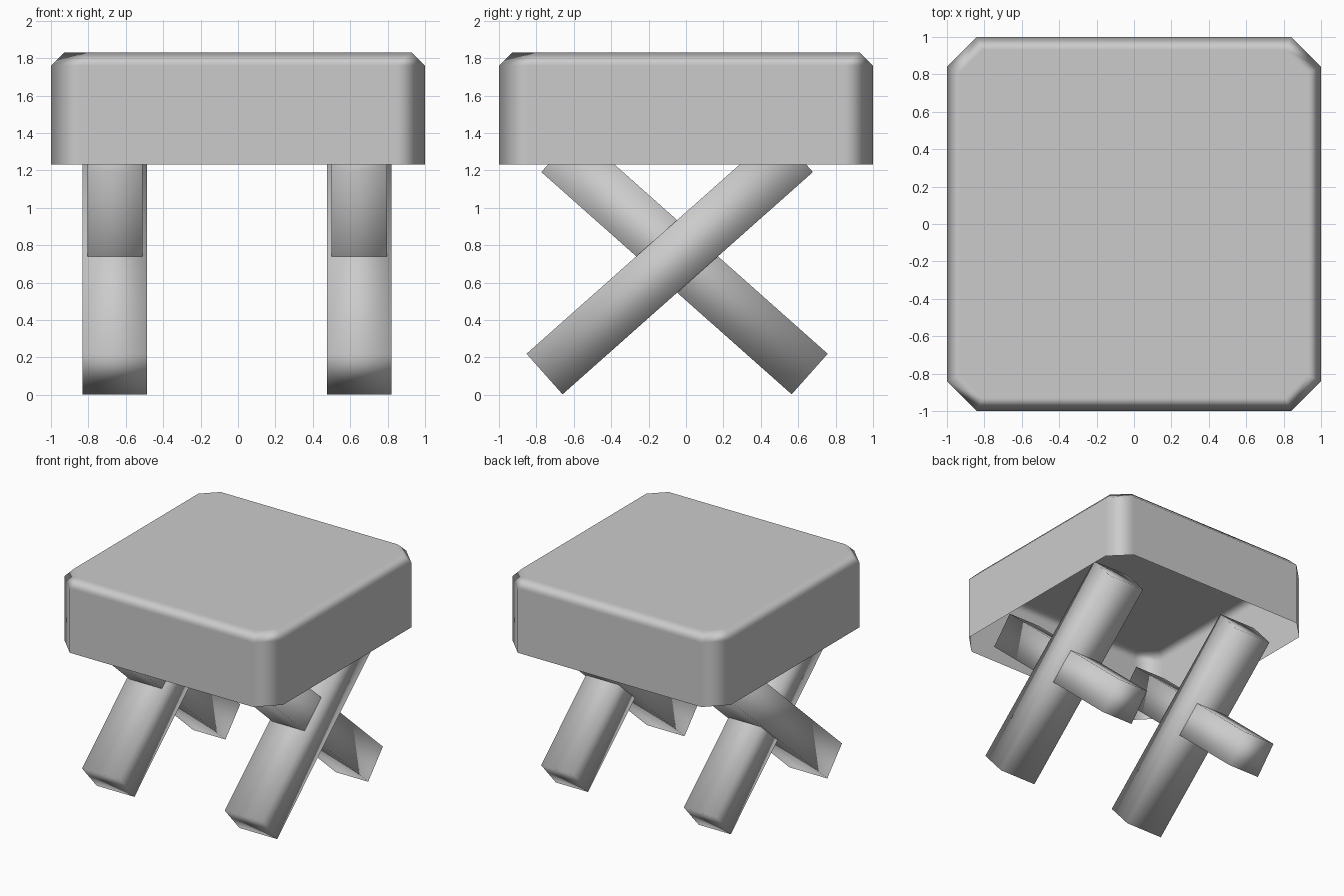
import bpy
import bmesh
from math import radians
from mathutils import Matrix

old = bpy.data.objects.get("Cube")
if old:
    bpy.data.objects.remove(old, do_unlink=True)

GREY = (0.6, 0.6, 0.6, 1.0)
grey = bpy.data.materials.new("plain_grey")
grey.use_nodes = True
grey.diffuse_color = GREY
grey.node_tree.nodes["Principled BSDF"].inputs["Base Color"].default_value = GREY


def finish(name, bm):
    """Turn a bmesh into a smooth shaded object."""
    bmesh.ops.recalc_face_normals(bm, faces=bm.faces)
    for face in bm.faces:
        face.smooth = True
    mesh = bpy.data.meshes.new(name)
    bm.to_mesh(mesh)
    bm.free()
    mesh.materials.append(grey)
    obj = bpy.data.objects.new(name, mesh)
    bpy.context.collection.objects.link(obj)
    return obj


def octagon(bm, half, start, z):
    """Ring of a square with cut corners."""
    ring = []
    for sx, sy in ((1, 1), (-1, 1), (-1, -1), (1, -1)):
        pair = [(sx * half, sy * start, z), (sx * start, sy * half, z)]
        if sx * sy < 0:
            pair.reverse()
        ring += [bm.verts.new(p) for p in pair]
    return ring


# Seat: shell with cut corners and a bevelled top, open underneath
bm = bmesh.new()
rings = [octagon(bm, 1.0, 0.84, 1.23),
         octagon(bm, 1.0, 0.84, 1.76),
         octagon(bm, 0.93, 0.81, 1.83)]
for low, high in zip(rings, rings[1:]):
    for i in range(8):
        j = (i + 1) % 8
        bm.faces.new((low[i], low[j], high[j], high[i]))
bm.faces.new(rings[-1])
seat = finish("seat", bm)
weighted = seat.modifiers.new("flat_panels", 'WEIGHTED_NORMAL')
weighted.weight = 100


def leg(name, x, y, width, angle):
    """Slanted square bar leaning along y."""
    bm = bmesh.new()
    bmesh.ops.create_cube(bm, size=1)
    bm.transform(Matrix.Translation((x, y, 0.705))
                 @ Matrix.Rotation(radians(angle), 4, 'X')
                 @ Matrix.Diagonal((width, 1.79, 0.29, 1)))
    finish(name, bm)


# Crossed legs: a wide and a narrow bar on each side
for side, x in (("left", 0.648), ("right", -0.658)):
    leg(side + "_wide_leg", x, -0.087, 0.345, 41.6)
    leg(side + "_narrow_leg", x, -0.008, 0.295, -41.6)
